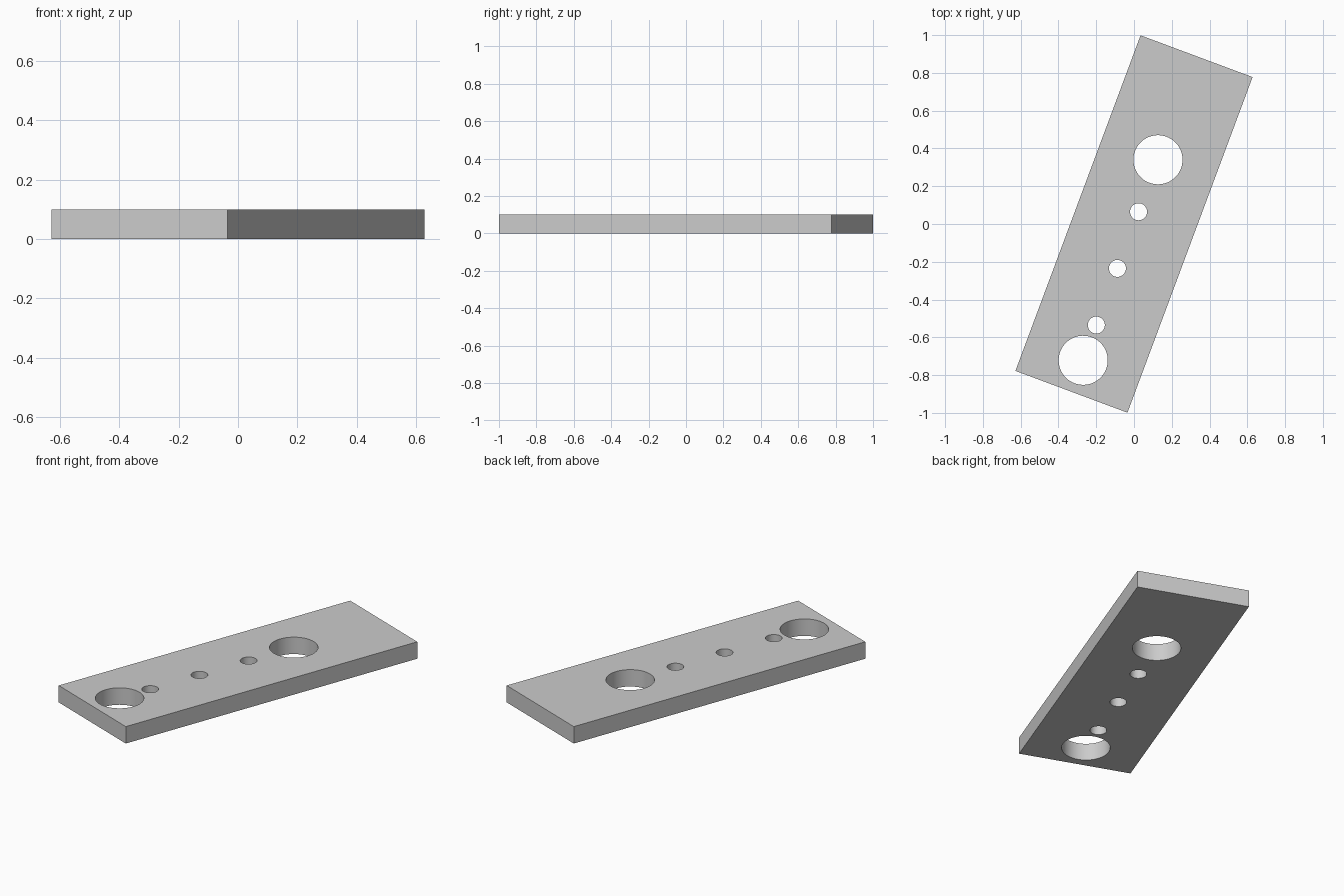
import bpy, bmesh, math
from mathutils import Matrix, Vector

cube = bpy.data.objects.get("Cube")
if cube:
    bpy.data.objects.remove(cube, do_unlink=True)

WIDTH, LENGTH, THICK = 0.633, 1.896, 0.1
TURN = math.radians(-20.45)
BIG, SMALL = 0.13, 0.045
# Holes along the centre line: (position, radius)
HOLES = [(0.363, BIG), (0.069, SMALL), (-0.251, SMALL), (-0.571, SMALL), (-0.77, BIG)]

grey = bpy.data.materials.new("plain grey")
grey.use_nodes = True
grey.diffuse_color = (0.6, 0.6, 0.6, 1)
grey.node_tree.nodes["Principled BSDF"].inputs["Base Color"].default_value = (0.6, 0.6, 0.6, 1)


def add_loop(bm, points):
    """Closed ring of edges on the ground plane."""
    verts = [bm.verts.new((x, y, 0)) for x, y in points]
    for a, b in zip(verts, verts[1:] + verts[:1]):
        bm.edges.new((a, b))


def circle(y, radius, sides=64):
    steps = [math.tau * i / sides for i in range(sides)]
    return [(radius * math.cos(t), y + radius * math.sin(t)) for t in steps]


# Plate outline with its holes
bm = bmesh.new()
w, l = WIDTH / 2, LENGTH / 2
add_loop(bm, [(-w, -l), (w, -l), (w, l), (-w, l)])
for y, radius in HOLES:
    add_loop(bm, circle(y, radius))
bmesh.ops.triangle_fill(bm, edges=bm.edges[:], use_beauty=True, normal=Vector((0, 0, 1)))

# Thickness, then turn in plan
result = bmesh.ops.extrude_face_region(bm, geom=bm.faces[:], use_keep_orig=True)
top = [g for g in result["geom"] if isinstance(g, bmesh.types.BMVert)]
bmesh.ops.translate(bm, verts=top, vec=(0, 0, THICK))
bmesh.ops.recalc_face_normals(bm, faces=bm.faces[:])
bmesh.ops.dissolve_limit(bm, angle_limit=0.01, verts=[], edges=bm.edges[:])
bmesh.ops.rotate(bm, verts=bm.verts[:], cent=(0, 0, 0), matrix=Matrix.Rotation(TURN, 3, "Z"))

mesh = bpy.data.meshes.new("drilled_plate")
bm.to_mesh(mesh)
bm.free()
mesh.materials.append(grey)
plate = bpy.data.objects.new("drilled_plate", mesh)
bpy.context.collection.objects.link(plate)

# Smooth hole walls, sharp rims
bpy.ops.object.select_all(action="DESELECT")
plate.select_set(True)
bpy.context.view_layer.objects.active = plate
bpy.ops.object.shade_smooth_by_angle(angle=math.radians(30))
